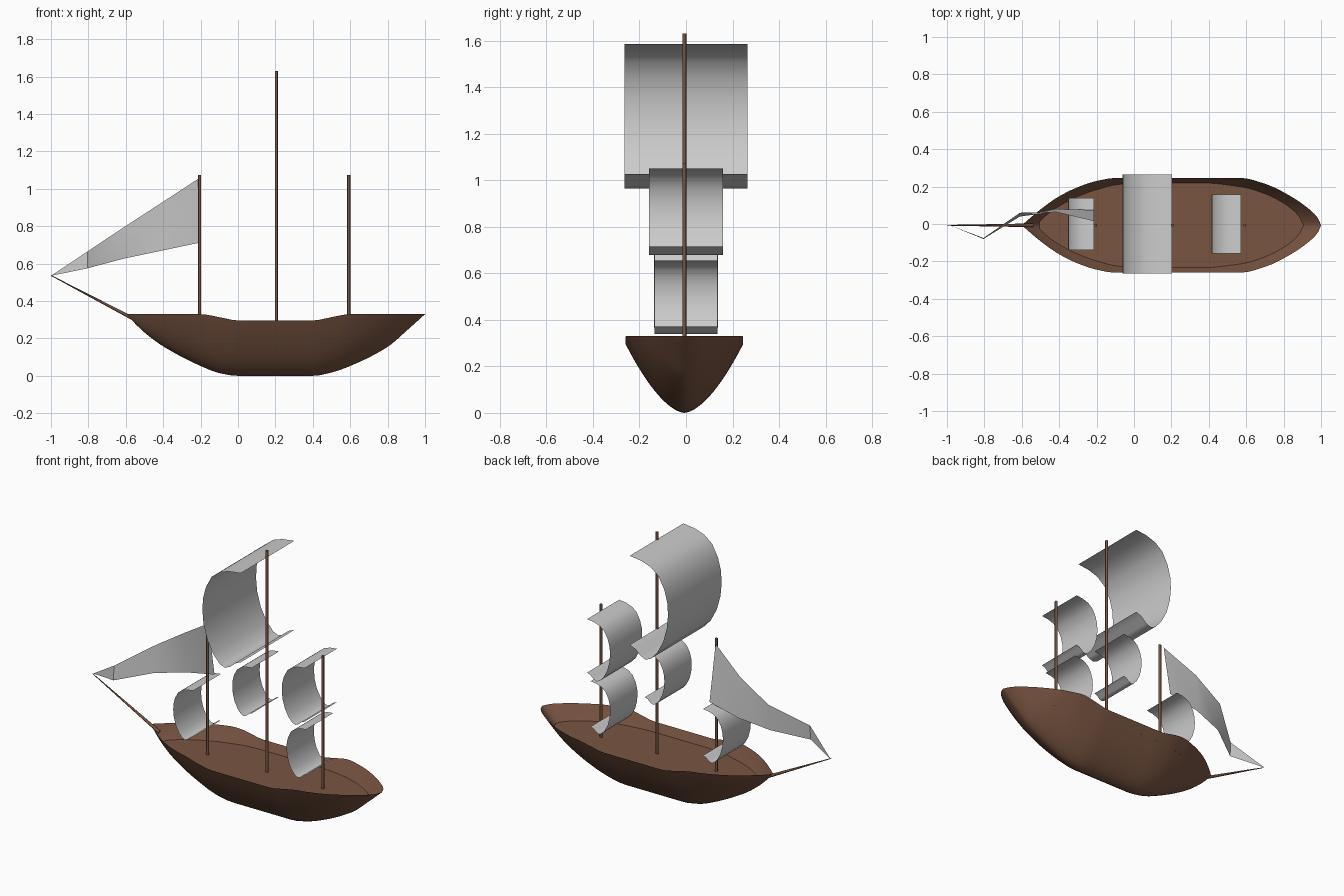
import bpy, math
from mathutils import Vector

if "Cube" in bpy.data.objects:
    bpy.data.objects.remove(bpy.data.objects["Cube"])


def material(name, rgb):
    m = bpy.data.materials.new(name)
    m.use_nodes = True
    m.diffuse_color = (*rgb, 1)
    m.node_tree.nodes["Principled BSDF"].inputs["Base Color"].default_value = (*rgb, 1)
    return m


WOOD = material("brown wood", (0.19, 0.09, 0.053))
CANVAS = material("pale canvas", (0.6, 0.6, 0.6))
MID_Y = -0.007
DECK_Z = 0.245


def finish(obj, mat, angle):
    obj.data.materials.append(mat)
    bpy.ops.object.select_all(action='DESELECT')
    obj.select_set(True)
    bpy.context.view_layer.objects.active = obj
    bpy.ops.object.shade_smooth_by_angle(angle=math.radians(angle))
    return obj


def sheet(name, rows, mat, angle=60):
    """Loft a surface through rows of points, all of equal length."""
    n = len(rows[0])
    verts = [p for row in rows for p in row]
    faces = [(i * n + j, i * n + j + 1, (i + 1) * n + j + 1, (i + 1) * n + j)
             for i in range(len(rows) - 1) for j in range(n - 1)]
    me = bpy.data.meshes.new(name)
    me.from_pydata(verts, [], faces)
    import bmesh
    bm = bmesh.new()
    bm.from_mesh(me)
    bmesh.ops.remove_doubles(bm, verts=bm.verts, dist=1e-5)
    bm.to_mesh(me)
    bm.free()
    obj = bpy.data.objects.new(name, me)
    bpy.context.collection.objects.link(obj)
    return finish(obj, mat, angle)


def spar(name, start, end, r1, r2):
    a, b = Vector(start), Vector(end)
    bpy.ops.mesh.primitive_cone_add(vertices=8, radius1=r1, radius2=r2,
                                    depth=(b - a).length, location=(a + b) / 2)
    obj = bpy.context.object
    obj.name = name
    obj.rotation_euler = (b - a).to_track_quat('Z', 'Y').to_euler()
    return finish(obj, WOOD, 50)


def smooth_curve(pts):
    """Monotone cubic through (x, value) points."""
    sec = [(q[1] - p[1]) / (q[0] - p[0]) for p, q in zip(pts, pts[1:])]
    tan = [sec[0]] + [2 * a * b / (a + b) if a * b > 0 else 0
                      for a, b in zip(sec, sec[1:])] + [sec[-1]]

    def value(x):
        i = max(k for k in range(len(sec)) if pts[k][0] <= x or k == 0)
        (x0, v0), (x1, v1) = pts[i], pts[i + 1]
        h = x1 - x0
        t = (x - x0) / h
        return (v0 * (1 + 2 * t) * (1 - t) ** 2 + tan[i] * h * t * (1 - t) ** 2
                + v1 * t * t * (3 - 2 * t) + tan[i + 1] * h * t * t * (t - 1))
    return value


# Hull lines: keel height, sheer height and half width along the length
keel = smooth_curve([(-0.6, 0.33), (-0.5, 0.232), (-0.4, 0.158), (-0.2, 0.053), (-0.1, 0.015),
                     (0, 0), (0.4, 0), (0.5, 0.018), (0.6, 0.053), (0.8, 0.155),
                     (0.9, 0.24), (1, 0.33)])
sheer = smooth_curve([(-0.6, 0.33), (-0.2, 0.33), (-0.1, 0.314), (0, 0.296),
                      (0.4, 0.296), (0.5, 0.314), (0.6, 0.33), (1, 0.33)])
beam = smooth_curve([(-0.6, 0), (-0.5, 0.085), (-0.4, 0.155), (-0.3, 0.204), (-0.2, 0.237),
                     (-0.1, 0.253), (0.57, 0.253), (0.7, 0.222), (0.83, 0.16),
                     (0.95, 0.075), (0.985, 0.035), (1, 0)])
POWER = 0.6


def section(x, n=14):
    zk, zs, w = keel(x), sheer(x), beam(x)
    return [(x, MID_Y + w * s, zk + (zs - zk) * abs(s) ** (1 / POWER))
            for s in (k / n for k in range(-n, n + 1))]


def deck_half_width(x):
    t = (DECK_Z - keel(x)) / max(sheer(x) - keel(x), 1e-6)
    return beam(x) * max(t, 0) ** POWER


STEPS = 64
stations = [0.2 - 0.8 * math.cos(math.pi * i / STEPS) for i in range(STEPS + 1)]
sheet("hull", [section(x) for x in stations], WOOD, 80)

deck_rows = []
for x in stations:
    if keel(x) < DECK_Z:
        w = deck_half_width(x)
        deck_rows.append([(x, MID_Y - w, DECK_Z), (x, MID_Y + w, DECK_Z)])
sheet("deck", deck_rows, WOOD)

# Masts and bowsprit
for name, x, top in (("fore_mast", -0.205, 1.075), ("main_mast", 0.205, 1.63),
                     ("aft_mast", 0.592, 1.075)):
    spar(name, (x, MID_Y, DECK_Z - 0.01), (x, MID_Y, top), 0.0085, 0.0085)
spar("bowsprit", (-0.54, MID_Y, 0.295), (-1, MID_Y, 0.537), 0.01, 0.002)

# Billowing square sails share one profile, scaled for each yard
PROFILE = [(0, 0), (-0.08, -0.01), (-0.145, -0.032), (-0.2, -0.075), (-0.24, -0.15),
           (-0.26, -0.225), (-0.265, -0.3), (-0.257, -0.385), (-0.232, -0.475),
           (-0.19, -0.555), (-0.145, -0.605), (-0.11, -0.62), (-0.075, -0.605),
           (-0.04, -0.573), (0, -0.557)]
for name, x, top, size in (("main_upper_sail", 0.204, 1.585, 1),
                           ("main_lower_sail", 0.19, 0.94, 0.51),
                           ("fore_sail", -0.214, 0.69, 0.52),
                           ("aft_upper_sail", 0.573, 1.05, 0.6),
                           ("aft_lower_sail", 0.565, 0.655, 0.51)):
    rows = [[(x + px * size, side * 0.265 * size, top + pz * size) for side in (-1, 1)]
            for px, pz in PROFILE]
    sheet(name, rows, CANVAS, 80)

# Triangular head sail: x, then y and z of the foot and of the luff
JIB = [(-1, 0, 0.535, 0, 0.535), (-0.805, -0.08, 0.575, -0.075, 0.665),
       (-0.61, 0.04, 0.627, 0.06, 0.795), (-0.42, 0.08, 0.667, 0.065, 0.918),
       (-0.215, 0.075, 0.71, 0.015, 1.052)]
sheet("head_sail", [[(x, y0, z0), (x, y1, z1)] for x, y0, z0, y1, z1 in JIB], CANVAS, 45)
